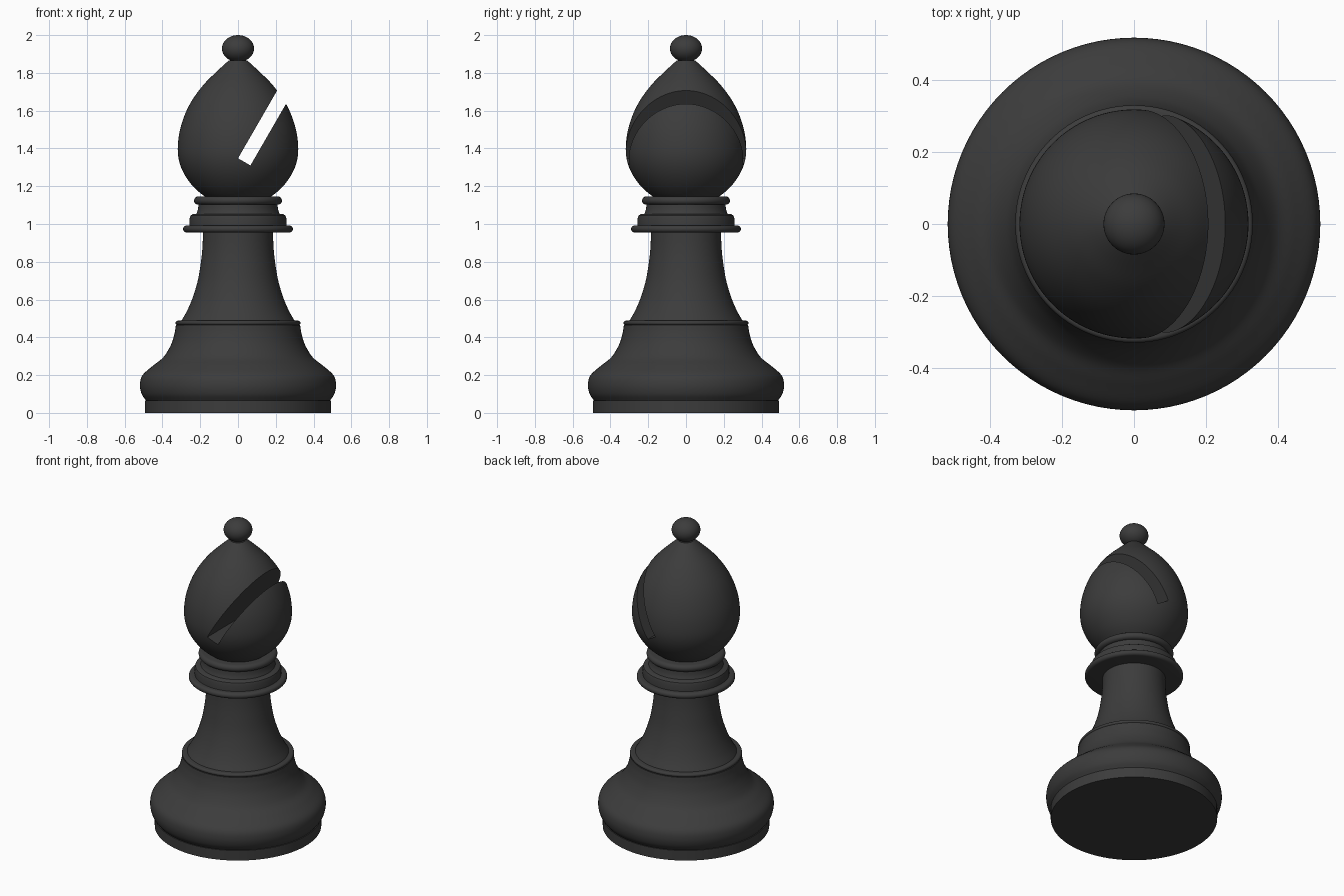
import bpy, bmesh, math
from mathutils import Vector, Matrix

if "Cube" in bpy.data.objects:
    bpy.data.objects.remove(bpy.data.objects["Cube"])

SEG = 96
black = bpy.data.materials.new("black_paint")
black.diffuse_color = (0.045, 0.045, 0.045, 1)
black.use_nodes = True
black.node_tree.nodes["Principled BSDF"].inputs["Base Color"].default_value = black.diffuse_color


def spline(pts, n=6):
    """Smooth curve through (radius, height) points."""
    p = [Vector(q) for q in pts]
    p = [2 * p[0] - p[1]] + p + [2 * p[-1] - p[-2]]
    out = []
    for i in range(1, len(p) - 2):
        a, b, c, d = p[i - 1:i + 3]
        for k in range(n):
            t = k / n
            q = 0.5 * (2 * b + (c - a) * t + (2 * a - 5 * b + 4 * c - d) * t * t
                       + (3 * b - a - 3 * c + d) * t ** 3)
            out.append((max(q.x, 0.0), q.y))
    return out + [tuple(pts[-1])]


def rounded(r, z0, z1, steps=8):
    """Half-round rim profile."""
    h = (z1 - z0) / 2
    return [(r - h + h * math.cos(a), z0 + h + h * math.sin(a))
            for a in (math.pi * (k / steps - 0.5) for k in range(steps + 1))]


def finish(ob):
    ob.data.materials.clear()
    ob.data.materials.append(black)
    bpy.ops.object.select_all(action='DESELECT')
    ob.select_set(True)
    bpy.context.view_layer.objects.active = ob
    bpy.ops.object.shade_smooth_by_angle(angle=math.radians(35))


def lathe(name, profile):
    """Closed solid of revolution; the ends are joined to the axis."""
    bm = bmesh.new()
    pts = [(0, profile[0][1])] + list(profile) + [(0, profile[-1][1])]
    vs = [bm.verts.new((r, 0, z)) for r, z in pts]
    es = [bm.edges.new(e) for e in zip(vs, vs[1:])]
    bmesh.ops.spin(bm, geom=vs + es, cent=(0, 0, 0), axis=(0, 0, 1),
                   angle=2 * math.pi, steps=SEG, use_duplicate=False)
    bmesh.ops.remove_doubles(bm, verts=bm.verts, dist=1e-4)
    bmesh.ops.recalc_face_normals(bm, faces=bm.faces)
    me = bpy.data.meshes.new(name)
    bm.to_mesh(me)
    bm.free()
    ob = bpy.data.objects.new(name, me)
    bpy.context.collection.objects.link(ob)
    finish(ob)
    return ob


# Base: foot disc and bulging plinth with a small ledge
lathe("foot_disc", [(0.492, 0), (0.492, 0.065)])
lathe("plinth", spline([(0.485, 0.063), (0.51, 0.1), (0.519, 0.15), (0.505, 0.2),
                        (0.45, 0.25), (0.395, 0.295), (0.355, 0.36),
                        (0.336, 0.42), (0.329, 0.465)])
      + rounded(0.331, 0.465, 0.488))

# Stem
lathe("stem", spline([(0.302, 0.484), (0.27, 0.54), (0.24, 0.61), (0.213, 0.7),
                      (0.196, 0.8), (0.188, 0.88), (0.185, 0.97)]))

# Collar rings
lathe("collar_flange", rounded(0.291, 0.955, 0.992))
lathe("collar_band", [(0.256, 0.985), (0.256, 1.03), (0.251, 1.045), (0.238, 1.053)])
lathe("collar_neck", spline([(0.222, 1.05), (0.213, 1.075), (0.208, 1.11)], 4))
lathe("collar_top_ring", rounded(0.233, 1.102, 1.146))

# Head with slanted slot
head = lathe("head", spline([(0.15, 1.13), (0.195, 1.16), (0.243, 1.205), (0.285, 1.265),
                             (0.311, 1.33), (0.319, 1.4), (0.309, 1.49), (0.281, 1.58),
                             (0.24, 1.66), (0.18, 1.74), (0.115, 1.805), (0.05, 1.865)]))
bpy.ops.mesh.primitive_cube_add(size=1)
cutter = bpy.context.object
cutter.name = "slot_cutter"
cutter.hide_render = True
d = Vector((0.5, 0, 0.866))
cutter.matrix_world = (Matrix.Translation(Vector((0.033, 0, 1.329)) + d * 0.4)
                       @ Matrix.Rotation(math.radians(30), 4, 'Y')
                       @ Matrix.Diagonal((0.076, 1.2, 0.8, 1)))
bpy.context.view_layer.update()
mod = head.modifiers.new("slot", 'BOOLEAN')
mod.operation, mod.solver, mod.object = 'DIFFERENCE', 'EXACT', cutter
bpy.context.view_layer.objects.active = head
bpy.ops.object.modifier_apply(modifier=mod.name)
bpy.data.objects.remove(cutter)
finish(head)

# Ball finial
bpy.ops.mesh.primitive_uv_sphere_add(segments=48, ring_count=24, radius=1,
                                     location=(0, 0, 1.929))
ball = bpy.context.object
ball.name = "finial_ball"
ball.scale = (0.085, 0.085, 0.071)
finish(ball)
